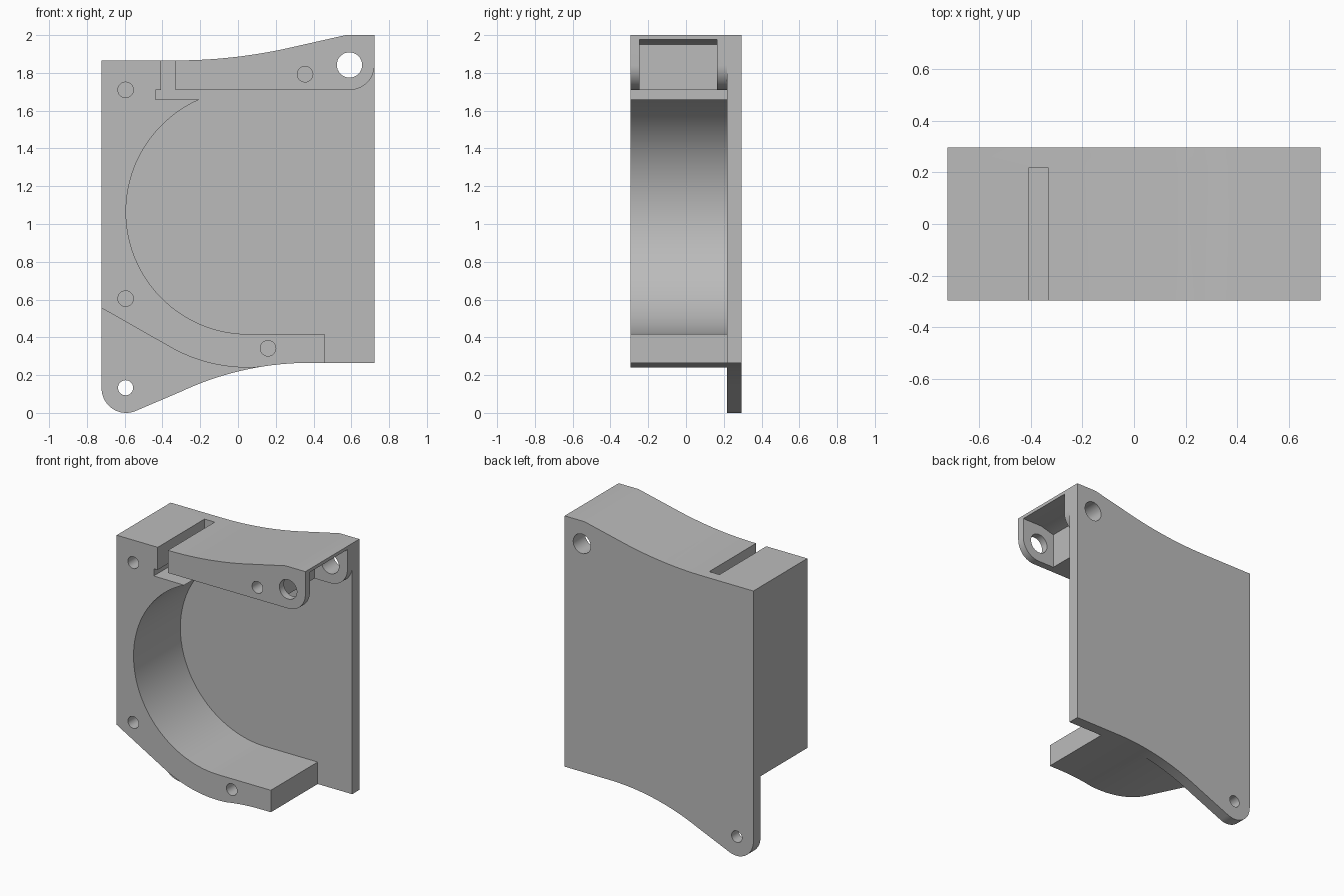
import bpy, bmesh
from math import sin, cos, radians

if "Cube" in bpy.data.objects:
    bpy.data.objects.remove(bpy.data.objects["Cube"])

W, FRONT, MID, BACK = 0.722, -0.295, 0.217, 0.295


def arc(cx, cz, r, a0, a1, n):
    angles = [radians(a0 + (a1 - a0) * i / n) for i in range(n + 1)]
    return [(cx + r * cos(a), cz + r * sin(a)) for a in angles]


def prism(name, profile, y0, y1):
    """Extrude an (x, z) outline from y0 to y1."""
    bm = bmesh.new()
    face = bm.faces.new([bm.verts.new((x, y0, z)) for x, z in profile])
    ext = bmesh.ops.extrude_face_region(bm, geom=[face])
    moved = [v for v in ext["geom"] if isinstance(v, bmesh.types.BMVert)]
    bmesh.ops.translate(bm, verts=moved, vec=(0, y1 - y0, 0))
    bmesh.ops.recalc_face_normals(bm, faces=bm.faces)
    mesh = bpy.data.meshes.new(name)
    bm.to_mesh(mesh)
    bm.free()
    ob = bpy.data.objects.new(name, mesh)
    bpy.context.collection.objects.link(ob)
    return ob


def boolean(target, other, operation):
    """Apply a boolean and remove the helper object."""
    bpy.ops.object.select_all(action='DESELECT')
    bpy.context.view_layer.objects.active = target
    target.select_set(True)
    mod = target.modifiers.new("boolean", 'BOOLEAN')
    mod.operation, mod.solver, mod.object = operation, 'EXACT', other
    bpy.ops.object.modifier_apply(modifier=mod.name)
    bpy.data.objects.remove(other, do_unlink=True)


def drill(target, x, z, r, y0, y1):
    boolean(target, prism("drill", arc(x, z, r, 0, 348.75, 31), y0, y1), 'DIFFERENCE')


# Shared sweeping top edge, running right to left
top_edge = [(W, 2.0), (0.57, 2.0)] + arc(-0.33, 4.616, 2.75, 282.2, 270, 16)

# Back plate with rounded lower lobe
plate = (arc(-0.592, 0.13, 0.13, 180, 295, 20)
         + arc(0.38, -1.335, 1.6, 115, 90, 20)
         + [(W, 0.265)] + top_edge + [(-W, 1.866)])
bracket = prism("bracket", plate, MID, BACK)

# C-shaped clamp body with a stepped notch
clamp = ([(-W, 0.555)]
         + arc(0.05, 1.065, 0.825, 241.4, 273, 16)
         + arc(0.38, -1.335, 1.6, 99.6, 90, 8)
         + [(0.458, 0.265), (0.458, 0.417)]
         + arc(0.055, 1.065, 0.648, 270, 113.75, 48)
         + [(-0.438, 1.66), (-0.438, 1.71), (-0.408, 1.71), (-0.408, 1.866), (-W, 1.866)])
boolean(bracket, prism("clamp", clamp, FRONT, MID), 'UNION')

# Upper arm, separated from the clamp by the slot
arm = [(-0.33, 1.71)] + arc(0.592, 1.84, 0.13, 270, 360, 16) + top_edge
boolean(bracket, prism("arm", arm, FRONT, MID), 'UNION')

# Pocket between the two pivot lugs
pocket = [(0.47, 1.6), (0.85, 1.6), (0.85, 1.977), (0.57, 1.977), (0.47, 1.95)]
boolean(bracket, prism("pocket", pocket, -0.245, 0.165), 'DIFFERENCE')

# Through holes: pivot and lower lobe
drill(bracket, 0.59, 1.842, 0.067, -0.5, 0.5)
drill(bracket, -0.595, 0.133, 0.04, 0.1, 0.5)

# Blind screw holes in the front face
for x, z in ((-0.595, 1.71), (-0.595, 0.605), (0.159, 0.342), (0.355, 1.793)):
    drill(bracket, x, z, 0.041, -0.5, -0.03)

# Medium grey finish
grey = bpy.data.materials.new("medium_grey")
grey.diffuse_color = (0.5, 0.5, 0.5, 1)
grey.use_nodes = True
grey.node_tree.nodes["Principled BSDF"].inputs["Base Color"].default_value = grey.diffuse_color
bracket.data.materials.clear()
bracket.data.materials.append(grey)

bpy.ops.object.select_all(action='DESELECT')
bracket.select_set(True)
bpy.context.view_layer.objects.active = bracket
bpy.ops.object.shade_smooth_by_angle(angle=radians(20))
